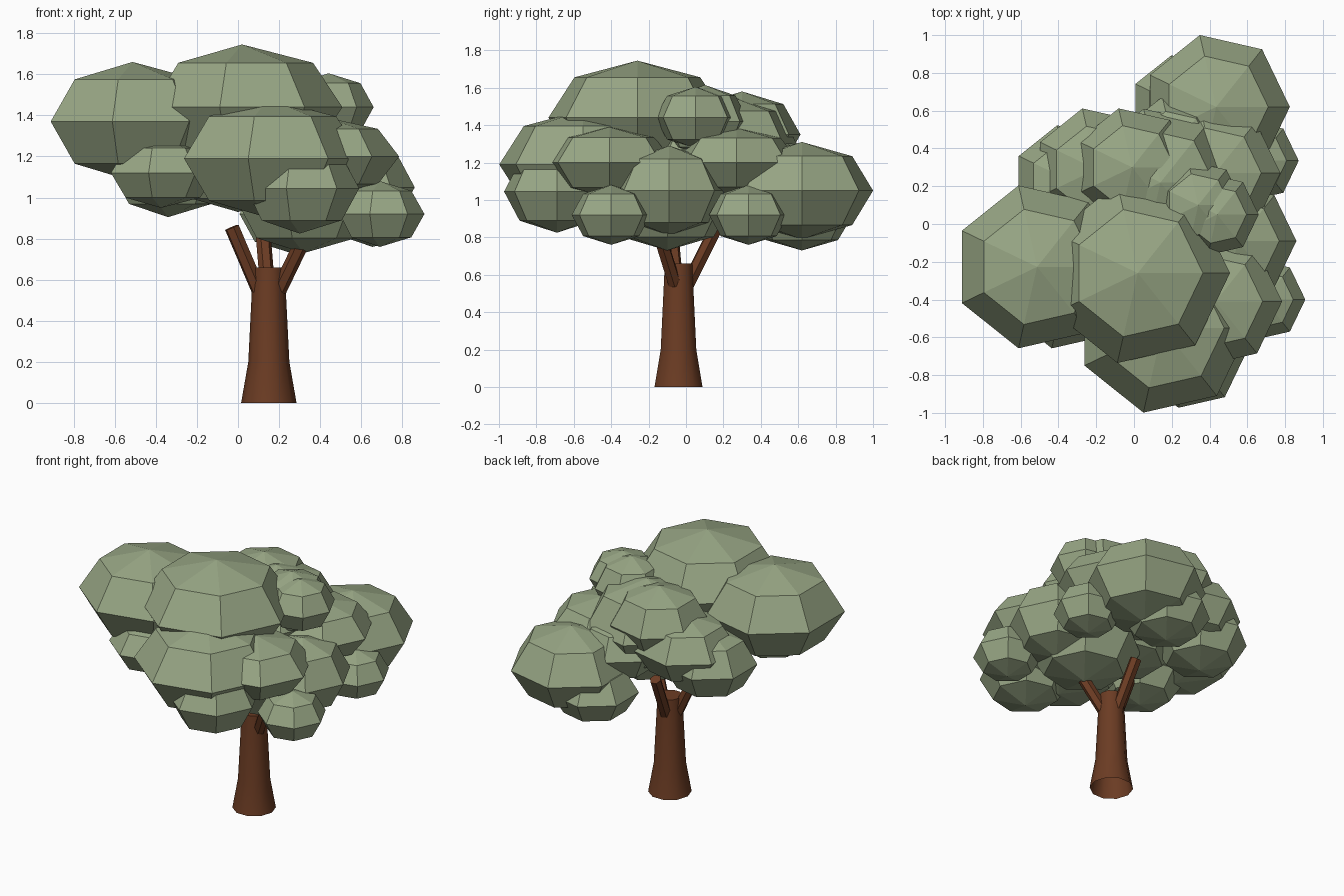
import bpy, bmesh, math
from mathutils import Vector

cube = bpy.data.objects.get("Cube")
if cube:
    bpy.data.objects.remove(cube, do_unlink=True)


def make_material(name, rgb):
    mat = bpy.data.materials.new(name)
    mat.use_nodes = True
    mat.diffuse_color = (*rgb, 1)
    bsdf = mat.node_tree.nodes["Principled BSDF"]
    bsdf.inputs["Base Color"].default_value = (*rgb, 1)
    bsdf.inputs["Roughness"].default_value = 0.9
    return mat


leaf_green = make_material("leaf_green", (0.315, 0.385, 0.235))
bark_brown = make_material("bark_brown", (0.148, 0.045, 0.017))


def lathe(name, profile, sides, mat, location):
    """Turn a (radius, height) profile about z, with a corner on +x and an open foot."""
    bm = bmesh.new()
    rings = []
    for radius, height in profile:
        angles = [math.tau * i / sides for i in range(sides)]
        rings.append([bm.verts.new((radius * math.cos(a), radius * math.sin(a), height))
                      for a in angles])
    for low, high in zip(rings, rings[1:]):
        for i in range(sides):
            j = (i + 1) % sides
            bm.faces.new((low[i], low[j], high[j], high[i]))
    bm.faces.new(rings[-1])
    bmesh.ops.remove_doubles(bm, verts=bm.verts, dist=0.0005)
    mesh = bpy.data.meshes.new(name)
    bm.to_mesh(mesh)
    bm.free()
    mesh.materials.append(mat)
    obj = bpy.data.objects.new(name, mesh)
    obj.location = location
    bpy.context.collection.objects.link(obj)
    return obj


def branch(name, start, end, radius):
    start, end = Vector(start), Vector(end)
    axis = end - start
    obj = lathe(name, [(radius, 0), (radius, axis.length)], 6, bark_brown, start)
    obj.rotation_euler = axis.to_track_quat("Z", "Y").to_euler()


def clump(name, x, y, z, radius, height):
    """Squashed seven-sided ball of leaves, flat shaded."""
    steps = [math.radians(a) for a in (-90, -45, 0, 45, 90)]
    profile = [(radius * math.cos(a), height * math.sin(a)) for a in steps]
    lathe(name, profile, 7, leaf_green, (x, y, z))


# Trunk with a flared foot, smooth round its sides
trunk = lathe("trunk", [(0.135, 0), (0.1, 0.2), (0.077, 0.66)], 10, bark_brown,
              (0.15, -0.04, 0))
bpy.ops.object.select_all(action="DESELECT")
trunk.select_set(True)
bpy.context.view_layer.objects.active = trunk
bpy.ops.object.shade_smooth_by_angle(angle=math.radians(37))

# Branches
branch("right_branch", (0.1, -0.05, 0.55), (-0.03, -0.08, 0.855), 0.037)
branch("back_branch", (0.145, 0.01, 0.55), (0.12, 0.16, 0.85), 0.037)
branch("left_branch", (0.2, -0.06, 0.55), (0.34, -0.15, 0.84), 0.037)

# Foliage: x, y, z, radius, half height
clump("crown_top", 0.02, -0.26, 1.44, 0.488, 0.305)
clump("crown_right", -0.513, -0.227, 1.37, 0.442, 0.29)
clump("crown_front", 0.152, -0.55, 1.19, 0.46, 0.29)
clump("crown_back", 0.435, 0.62, 1.05, 0.39, 0.26)
clump("crown_left_front", 0.432, -0.41, 1.2, 0.352, 0.19)
clump("crown_left_middle", 0.55, -0.09, 1.05, 0.31, 0.24)
clump("crown_left_back", 0.43, 0.27, 1.2, 0.345, 0.185)
clump("crown_upper_left", 0.44, 0.05, 1.44, 0.22, 0.165)
clump("crown_upper_middle", 0.34, 0.1, 1.42, 0.24, 0.195)
clump("crown_upper_back", 0.14, 0.22, 1.27, 0.4, 0.29)
clump("crown_back_middle", -0.01, 0.3, 1.35, 0.32, 0.23)
clump("crown_back_inner", 0.21, 0.41, 1.15, 0.27, 0.2)
clump("crown_back_right", -0.2, 0.29, 1.22, 0.33, 0.21)
clump("lower_back_right", -0.34, 0.23, 1.125, 0.3, 0.22)
clump("lower_right", -0.375, -0.395, 1.12, 0.27, 0.17)
clump("lower_front", 0.3, -0.69, 1.045, 0.29, 0.22)
clump("lower_left_front", 0.69, -0.4, 0.92, 0.217, 0.16)
clump("lower_left_back", 0.655, 0.335, 0.92, 0.217, 0.16)
clump("lower_back", 0.26, 0.62, 0.92, 0.28, 0.19)
clump("lower_left", 0.32, -0.1, 0.98, 0.36, 0.25)
clump("lower_middle", 0.0, -0.1, 1.15, 0.35, 0.22)
